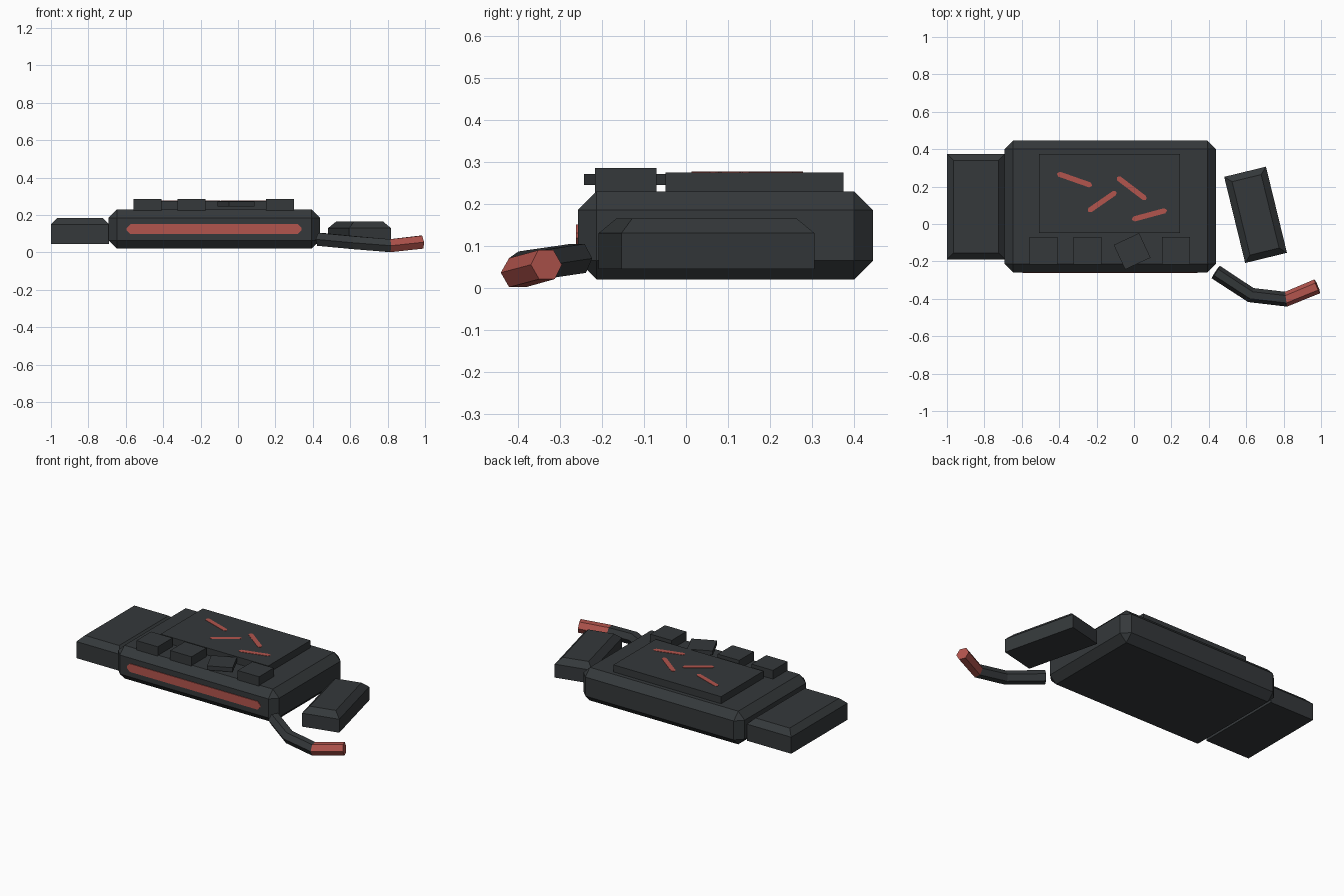
import bpy, bmesh, math
from mathutils import Vector, Matrix

if "Cube" in bpy.data.objects:
    bpy.data.objects.remove(bpy.data.objects["Cube"])


def material(name, rgb):
    m = bpy.data.materials.new(name)
    m.diffuse_color = (*rgb, 1)
    m.use_nodes = True
    m.node_tree.nodes["Principled BSDF"].inputs["Base Color"].default_value = m.diffuse_color
    return m


DARK = material("dark_casing", (0.035, 0.040, 0.043))
RED = material("red_accent", (0.45, 0.09, 0.075))


def finish(name, bm, mat):
    bmesh.ops.recalc_face_normals(bm, faces=bm.faces)
    me = bpy.data.meshes.new(name)
    bm.to_mesh(me)
    bm.free()
    me.materials.append(mat)
    ob = bpy.data.objects.new(name, me)
    bpy.context.collection.objects.link(ob)
    return ob


def box(name, center, size, turn=0.0, chamfer=0.0, top_only=False):
    """Box with one-segment chamfer on all edges or only around the top."""
    bm = bmesh.new()
    bmesh.ops.create_cube(bm, size=1)
    bmesh.ops.scale(bm, vec=size, verts=bm.verts)
    if chamfer:
        edges = [e for e in bm.edges
                 if not top_only or all(v.co.z > 0 for v in e.verts)]
        bmesh.ops.bevel(bm, geom=edges, offset=chamfer, segments=1,
                        profile=0.5, affect='EDGES')
    ob = finish(name, bm, DARK)
    ob.location = center
    ob.rotation_euler.z = turn
    return ob


def bar(name, length, width, cut, thick):
    """Flat bar along x with clipped corners, extruded upward in z."""
    l, w = length / 2, width / 2
    pts = [(l, w - cut), (l - cut, w), (cut - l, w), (-l, w - cut),
           (-l, cut - w), (cut - l, -w), (l - cut, -w), (l, cut - w)]
    bm = bmesh.new()
    f = bm.faces.new([bm.verts.new((x, y, 0)) for x, y in pts])
    r = bmesh.ops.extrude_face_region(bm, geom=[f])
    bmesh.ops.translate(bm, vec=(0, 0, thick),
                        verts=[g for g in r["geom"] if isinstance(g, bmesh.types.BMVert)])
    return finish(name, bm, RED)


def tube(name, path, first, last, mat, radius=0.04, sides=6):
    """Mitred hexagonal tube covering path[first..last]."""
    path = [Vector(p) for p in path]
    bm = bmesh.new()
    rings = []
    for i in range(first, last + 1):
        a = path[max(i - 1, 0)]
        b = path[min(i + 1, len(path) - 1)]
        d = (b - a).normalized()
        side = d.cross(Vector((0, 0, 1))).normalized()
        up = side.cross(d)
        rings.append([bm.verts.new(path[i] + radius * (math.cos(t) * side + math.sin(t) * up))
                      for t in (math.tau * k / sides for k in range(sides))])
    for r, s in zip(rings, rings[1:]):
        for k in range(sides):
            n = (k + 1) % sides
            bm.faces.new((r[k], r[n], s[n], s[k]))
    bm.faces.new(rings[0])
    bm.faces.new(rings[-1])
    return finish(name, bm, mat)


# Main housing, side pack and raised top plate
box("main_housing", (-0.127, 0.094, 0.125), (1.13, 0.704, 0.21), chamfer=0.045)
box("side_pack", (-0.845, 0.093, 0.115), (0.31, 0.565, 0.14),
    chamfer=0.035, top_only=True)
box("top_plate", (-0.131, 0.163, 0.25), (0.755, 0.424, 0.05))

# Detached pack lying beside the housing
box("loose_pack", (0.65, 0.049, 0.105), (0.23, 0.474, 0.12), turn=math.radians(13.7),
    chamfer=0.035, top_only=True)

# Row of keys, one knocked askew
for i, x in enumerate((-0.485, -0.248, 0.225)):
    box(f"key_{i + 1}", (x, -0.144, 0.255), (0.15, 0.147, 0.06))
box("loose_key", (-0.01, -0.146, 0.258), (0.15, 0.145, 0.027), turn=math.radians(25))

# Red strip on the front face
strip = bar("front_strip", 0.935, 0.052, 0.02, 0.012)
strip.matrix_world = Matrix.Translation((-0.128, -0.25, 0.125)) @ Matrix.Rotation(math.pi / 2, 4, 'X')

# Red cracks on the top plate
cracks = [((-0.41, 0.27), (-0.225, 0.205)), ((-0.245, 0.068), (-0.095, 0.172)),
          ((-0.09, 0.25), (0.065, 0.132)), ((-0.01, 0.024), (0.175, 0.074))]
for i, (a, b) in enumerate(cracks):
    a, b = Vector(a), Vector(b)
    d = b - a
    ob = bar(f"crack_{i + 1}", d.length, 0.028, 0.011, 0.006)
    ob.location = (*((a + b) / 2), 0.271)
    ob.rotation_euler.z = math.atan2(d.y, d.x)

# Torn cable with a red end
route = [(0.437, -0.257, 0.07), (0.625, -0.38, 0.052),
         (0.813, -0.402, 0.036), (0.98, -0.333, 0.055)]
tube("cable", route, 0, 2, DARK)
tube("cable_end", route, 2, 3, RED)
